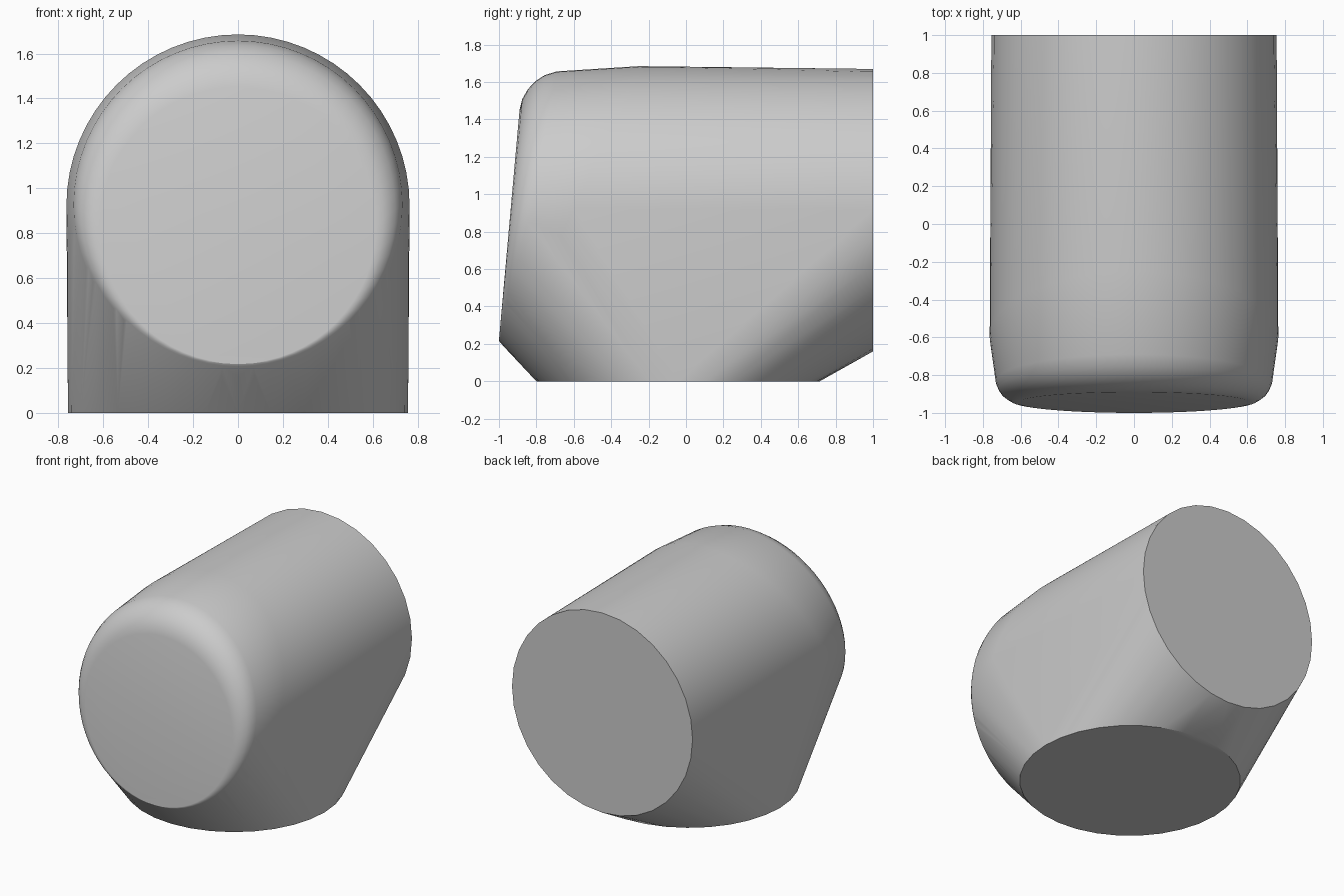
import bpy, bmesh, math

cube = bpy.data.objects.get("Cube")
if cube:
    bpy.data.objects.remove(cube, do_unlink=True)

grey = bpy.data.materials.new("plain grey")
grey.use_nodes = True
colour = (0.6, 0.6, 0.6, 1)
grey.diffuse_color = colour
grey.node_tree.nodes["Principled BSDF"].inputs["Base Color"].default_value = colour


def ring(bm, first, last, radius, count):
    """Closed ring spanning two opposite (y, z) points, radius wide along x."""
    for i in range(count):
        a = math.tau * i / count
        s = (1 - math.cos(a)) / 2
        y = first[0] + (last[0] - first[0]) * s
        z = first[1] + (last[1] - first[1]) * s
        bm.verts.new((radius * math.sin(a), y, z))


bm = bmesh.new()

# Rounded front end: top point, bottom point, half width of each ring
front_rings = [
    ((-0.89, 1.45), (-1.0, 0.22), 0.615),
    ((-0.875, 1.51), (-1.0, 0.217), 0.648),
    ((-0.845, 1.562), (-0.997, 0.212), 0.675),
    ((-0.805, 1.605), (-0.993, 0.207), 0.70),
    ((-0.755, 1.637), (-0.988, 0.203), 0.718),
    ((-0.69, 1.657), (-0.98, 0.197), 0.732),
    ((-0.25, 1.685), (-0.95, 0.16), 0.764),
]
for top, bottom, radius in front_rings:
    ring(bm, top, bottom, radius, 64)

# Flat round back end and flat round base
ring(bm, (1.0, 1.67), (1.0, 0.16), 0.755, 32)
ring(bm, (-0.80, 0.0), (0.715, 0.0), 0.757, 32)

# Wrap the rings in one convex skin and merge its flat caps
hull = bmesh.ops.convex_hull(bm, input=bm.verts[:])
spare = {g for g in hull["geom_interior"] + hull["geom_unused"]
         if isinstance(g, bmesh.types.BMVert)}
bmesh.ops.delete(bm, geom=list(spare), context="VERTS")
bmesh.ops.dissolve_limit(bm, angle_limit=math.radians(0.3),
                         verts=bm.verts[:], edges=bm.edges[:])
bmesh.ops.recalc_face_normals(bm, faces=bm.faces[:])

mesh = bpy.data.meshes.new("body")
bm.to_mesh(mesh)
bm.free()
mesh.materials.append(grey)
body = bpy.data.objects.new("body", mesh)
bpy.context.collection.objects.link(body)

# Smooth skin with crisp rims
bpy.ops.object.select_all(action="DESELECT")
body.select_set(True)
bpy.context.view_layer.objects.active = body
bpy.ops.object.shade_smooth_by_angle(angle=math.radians(30))
